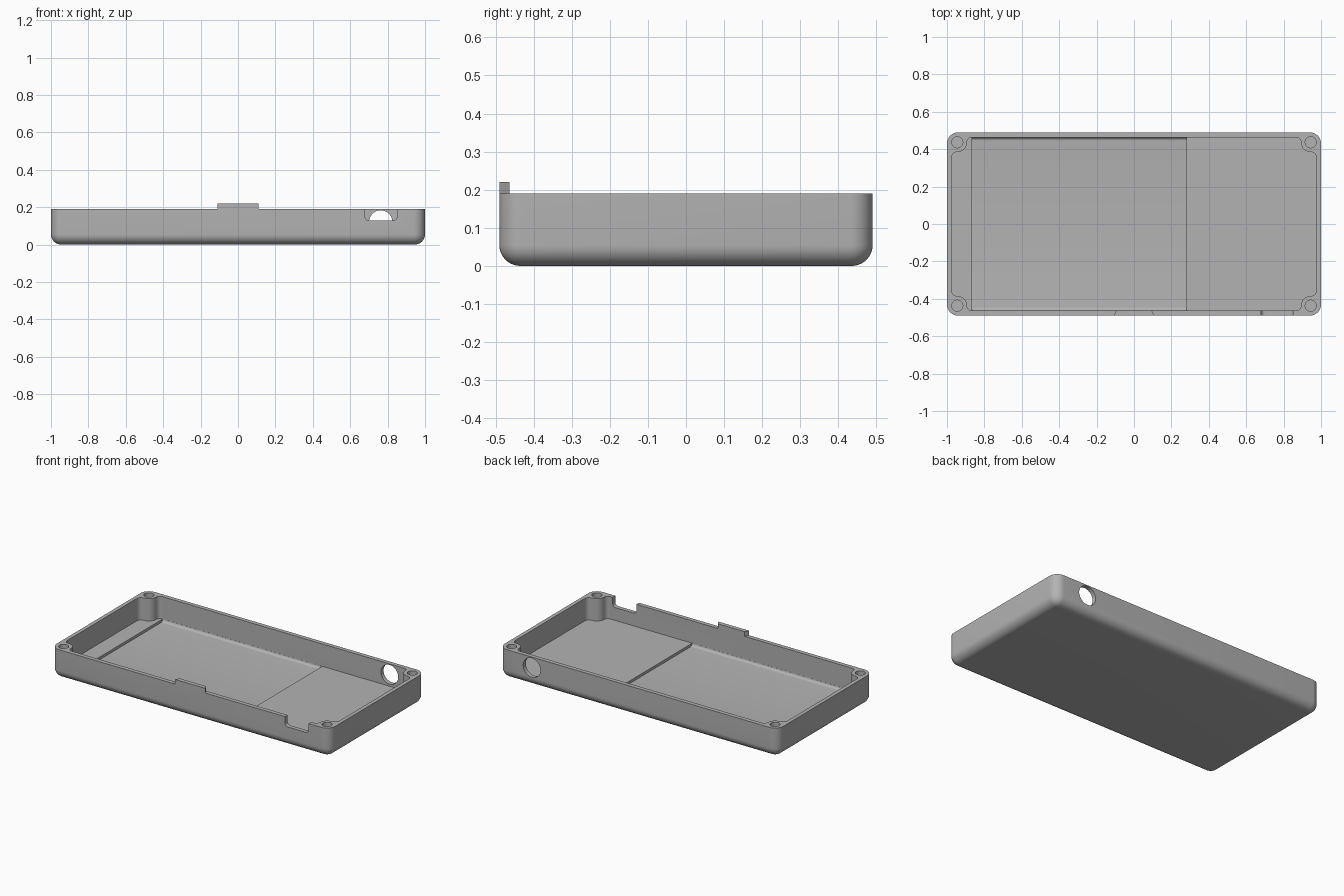
import bpy, bmesh
from math import sin, cos, radians, pi

cube = bpy.data.objects.get("Cube")
if cube:
    bpy.data.objects.remove(cube, do_unlink=True)

# Main dimensions
HALF_X, HALF_Y, RIM = 1.0, 0.49, 0.19
IN_X, IN_Y = 0.975, 0.463
FLOOR, POCKET = 0.045, 0.028
CORNER, FILLET = 0.06, 0.055
POST_X, POST_Y, POST_R = 0.945, 0.437, 0.052

grey = bpy.data.materials.new("case grey")
grey.use_nodes = True
colour = (0.45, 0.45, 0.45, 1)
grey.diffuse_color = colour
grey.node_tree.nodes["Principled BSDF"].inputs["Base Color"].default_value = colour


def arc(cx, cy, r, start, end, n=10):
    angles = [radians(start + (end - start) * i / n) for i in range(n + 1)]
    return [(cx + r * cos(a), cy + r * sin(a)) for a in angles]


def four_way(quarter):
    """Mirror a counter-clockwise quarter outline into all four quadrants."""
    def flip(sx, sy, pts):
        return [(sx * x, sy * y) for x, y in pts]
    back = quarter[::-1]
    return quarter + flip(-1, 1, back) + flip(-1, -1, quarter) + flip(1, -1, back)


def loft(name, rings):
    """Skin a stack of matching rings and cap both ends."""
    bm = bmesh.new()
    loops = [[bm.verts.new(p) for p in ring] for ring in rings]
    n = len(loops[0])
    for low, high in zip(loops, loops[1:]):
        for i in range(n):
            j = (i + 1) % n
            bm.faces.new((low[i], low[j], high[j], high[i]))
    bm.faces.new(loops[0][::-1])
    bm.faces.new(loops[-1])
    bmesh.ops.remove_doubles(bm, verts=bm.verts, dist=1e-5)
    bmesh.ops.recalc_face_normals(bm, faces=bm.faces)
    mesh = bpy.data.meshes.new(name)
    bm.to_mesh(mesh)
    bm.free()
    mesh.materials.append(grey)
    obj = bpy.data.objects.new(name, mesh)
    bpy.context.collection.objects.link(obj)
    return obj


def prism(name, pts, lo, hi, axis):
    """Extrude an outline along an axis: x takes (y, z), y takes (x, z), z takes (x, y)."""
    place = {"x": lambda u, v, w: (w, u, v),
             "y": lambda u, v, w: (u, w, v),
             "z": lambda u, v, w: (u, v, w)}[axis]
    return loft(name, [[place(u, v, w) for u, v in pts] for w in (lo, hi)])


def select_only(obj):
    bpy.ops.object.select_all(action='DESELECT')
    obj.select_set(True)
    bpy.context.view_layer.objects.active = obj


def cut(body, cutter):
    mod = body.modifiers.new("cut", 'BOOLEAN')
    mod.operation = 'DIFFERENCE'
    mod.solver = 'EXACT'
    mod.object = cutter
    select_only(body)
    bpy.ops.object.modifier_apply(modifier=mod.name)
    bpy.data.objects.remove(cutter, do_unlink=True)


# Outer shell with rounded corners and a rounded bottom edge
def shell_ring(inset, z):
    quarter = arc(HALF_X - CORNER, HALF_Y - CORNER, CORNER - inset, 0, 90)
    return [(x, y, z) for x, y in four_way(quarter)]


steps = [i * pi / 20 for i in range(11)]
rings = [shell_ring(FILLET * (1 - sin(a)), FILLET * (1 - cos(a))) for a in steps]
tray = loft("case_tray", rings + [shell_ring(0, RIM)])

# Cavity that leaves a round screw post in every corner
side_r, end_r = IN_X - POST_X, IN_Y - POST_Y
quarter = (arc(POST_X, POST_Y - POST_R - side_r, side_r, 0, 90)
           + arc(POST_X, POST_Y, POST_R, 270, 180)[1:]
           + arc(POST_X - POST_R - end_r, POST_Y, end_r, 0, 90)[1:])
cut(tray, prism("cavity", four_way(quarter), FLOOR, 0.3, "z"))

# Shallow floor pocket with rounded long edges
w, r = IN_Y - 0.0005, 0.017
profile = ([(w, 0.06), (-w, 0.06)]
           + arc(r - w, POCKET + r, r, 180, 270, 6)
           + arc(w - r, POCKET + r, r, 270, 360, 6))
cut(tray, prism("pocket", profile, -0.865, 0.28, "x"))

# Blind screw holes
for sx in (-1, 1):
    for sy in (-1, 1):
        hole = arc(sx * POST_X, sy * POST_Y, 0.03, 0, 345, 23)
        cut(tray, prism("screw_hole", hole, 0.05, 0.3, "z"))

# Round port through the back wall
cut(tray, prism("port", arc(0.763, 0.121, 0.062, 0, 352.5, 47), 0.44, 0.6, "y"))

# Notch with rounded lower corners through the front wall
notch = ([(0.85, 0.3), (0.68, 0.3)]
         + arc(0.7, 0.148, 0.02, 180, 270, 6)
         + arc(0.83, 0.148, 0.02, 270, 360, 6))
cut(tray, prism("notch", notch, -0.6, -0.44, "y"))

# Tapered latch tab on the front rim
tab = prism("latch_tab", [(-0.11, -HALF_Y), (0.11, -HALF_Y), (0.095, -IN_Y), (-0.095, -IN_Y)],
            RIM, 0.22, "z")

select_only(tray)
bpy.ops.object.shade_smooth_by_angle(angle=radians(30))
